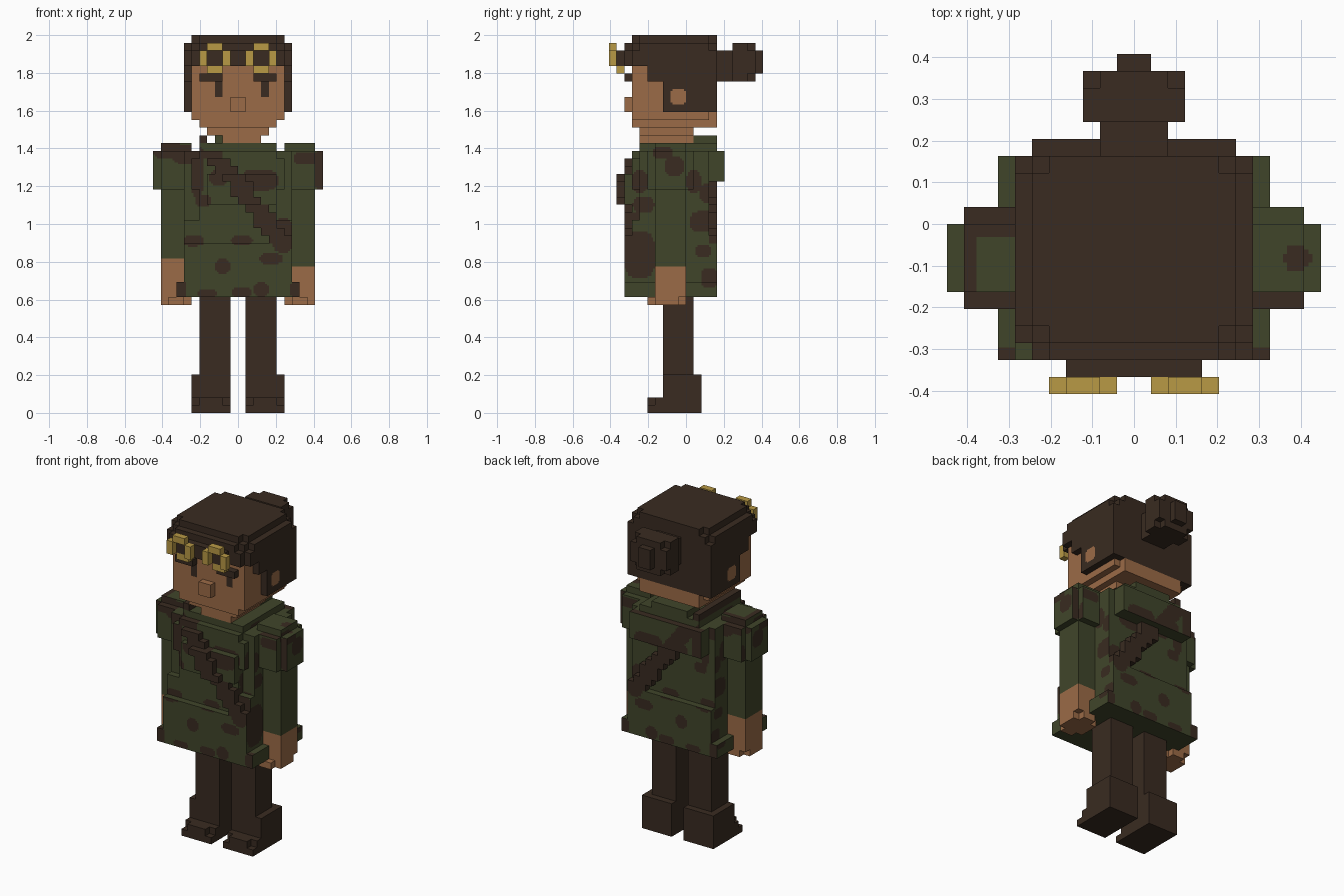
import bpy, bmesh, math
from mathutils import Vector

if "Cube" in bpy.data.objects:
    bpy.data.objects.remove(bpy.data.objects["Cube"])

U = 2 / 49  # size of one block


def material(name, rgb):
    m = bpy.data.materials.new(name)
    m.diffuse_color = (*rgb, 1)
    m.use_nodes = True
    m.node_tree.nodes["Principled BSDF"].inputs["Base Color"].default_value = m.diffuse_color
    return m


BROWN, GREEN, SKIN, GOLD = range(4)
MATS = [material("dark brown", (0.041, 0.024, 0.015)),
        material("olive green", (0.051, 0.060, 0.023)),
        material("skin tan", (0.330, 0.147, 0.063)),
        material("brass gold", (0.480, 0.320, 0.060))]

cells = {}   # block position -> part name
colours = {}  # part name -> base colour


def block(part, colour, x0, x1, y0, y1, z0, z1):
    """Fill a range of blocks with a part; later parts replace earlier ones."""
    colours[part] = colour
    for x in range(x0, x1):
        for y in range(y0, y1):
            for z in range(z0, z1):
                cells[x, y, z] = part


def pair(part, colour, x0, x1, *rest):
    block("left_" + part, colour, x0, x1, *rest)
    block("right_" + part, colour, -x1, -x0, *rest)


# legs and boots
pair("leg", BROWN, 1, 5, -3, 1, 5, 15)
pair("boot", BROWN, 1, 6, -3, 2, 0, 5)
pair("boot", BROWN, 1, 6, -4, -3, 0, 2)
pair("boot", BROWN, 1, 6, -5, -4, 0, 1)
pair("boot", BROWN, 2, 5, -5, -4, 1, 2)

# arms, hands and sleeves
pair("arm", GREEN, 7, 10, -4, 0, 19, 34)
pair("hand", SKIN, 7, 10, -4, 0, 15, 19)
pair("hand", SKIN, 6, 10, -4, -1, 14, 15)
pair("hand", SKIN, 7, 9, -5, 0, 14, 15)
block("right_hand", SKIN, -10, -7, -4, 0, 19, 20)
pair("sleeve", GREEN, 7, 10, -5, 1, 29, 34)
pair("sleeve", GREEN, 6, 10, -4, 0, 34, 35)
pair("sleeve", GREEN, 10, 11, -4, 0, 29, 34)

# tunic: flared skirt, torso with shaped front, chest, back yoke and collar
block("tunic", GREEN, -8, 8, -8, 4, 15, 17)
block("tunic", GREEN, -7, 7, -8, 4, 17, 22)
block("tunic", GREEN, -7, 7, -6, 3, 22, 34)
block("tunic", GREEN, -7, 7, -7, -6, 22, 25)
block("tunic", GREEN, -5, 5, -7, -6, 25, 34)
block("tunic", GREEN, -6, 6, -7, -6, 29, 33)
block("tunic", GREEN, -4, 5, -8, -7, 27, 31)
block("tunic", GREEN, -6, 6, 3, 5, 30, 34)
block("tunic", GREEN, -5, 5, -6, 4, 34, 35)
block("tunic", GREEN, -3, 3, 1, 4, 35, 36)


# diagonal sash, front and back, crossing over one shoulder
def sash_x(z):
    return 6 - (z - 22) * 0.78


for z in range(22, 34):
    x = min(round(sash_x(z)), 6)
    front = -9 if 27 <= z < 31 else -8 if z < 33 else -7
    block("sash", BROWN, x - 2, min(x + 1, 7), front, -6, z, z + 1)
    if z < 30:
        block("sash", BROWN, x - 2, min(x + 1, 7), 3, 4, z, z + 1)
block("sash", BROWN, -5, -4, -6, 4, 35, 36)

# neck, jaw and face
block("neck", SKIN, -2, 3, -6, 1, 35, 36)
block("head", SKIN, -4, 4, -6, 1, 36, 37)
block("head", SKIN, -5, 5, -7, 4, 37, 39)
block("head", SKIN, -6, 6, -7, 3, 38, 46)
block("nose", SKIN, -1, 1, -8, -7, 39, 41)
pair("brow", BROWN, 2, 5, -8, -7, 43, 44)

# hair: full cap, back and side locks, with only the top corners stepped
block("hair", BROWN, -7, 7, -7, 4, 45, 47)
block("hair", BROWN, -7, 7, -6, 3, 47, 48)
block("hair", BROWN, -6, 6, -7, 4, 47, 48)
block("hair", BROWN, -6, 6, -8, -7, 45, 47)
block("hair", BROWN, -5, 5, -8, -7, 47, 48)
block("hair", BROWN, -6, 6, -6, 3, 48, 49)
block("hair", BROWN, -5, 5, -7, 4, 48, 49)
block("hair", BROWN, -6, 6, 3, 4, 39, 46)
for x in (-7, 6):
    block("hair", BROWN, x, x + 1, -5, 4, 43, 45)
    block("hair", BROWN, x, x + 1, -3, 4, 39, 43)

# hair bun
block("bun", BROWN, -2, 2, 4, 6, 43, 47)
block("bun", BROWN, -3, 3, 6, 8, 43, 48)
block("bun", BROWN, -3, 3, 8, 9, 44, 47)
block("bun", BROWN, -2, 2, 8, 9, 43, 48)
block("bun", BROWN, -1, 1, 9, 10, 44, 47)

# goggles and strap
block("goggle_strap", BROWN, -4, 4, -9, -8, 45, 47)
pair("goggle", GOLD, 1, 2, -10, -9, 45, 47)
pair("goggle", GOLD, 4, 5, -10, -9, 45, 47)
pair("goggle", GOLD, 2, 4, -10, -9, 47, 48)
pair("goggle", GOLD, 2, 4, -9, -8, 44, 45)

# camouflage spots: (x, z, half width, half height) on front and back,
# (y, z, half width, half height) on the sides
FACE_SPOTS = [(-6.5, 33.5, 2.2, 1.2), (-4.5, 27.5, 1, .8), (-2.5, 30.5, 1.2, 1),
              (2.8, 30.2, 2.4, 1.4), (5.8, 23, 1.3, 2.2), (.5, 22.4, 1.4, .6),
              (-5.8, 22.3, 1.3, .7), (-2, 19, 1, .9), (4.3, 20, 1.5, .7),
              (.5, 15.6, 1.2, .7), (3, 16, .9, 1), (-4, 15.5, 1.2, .6),
              (8.8, 33, 1.5, .8), (-5.3, 31, .8, 3), (-9, 34, 2, 1),
              (10.6, 31.5, .7, 2.6), (-7.6, 16, .9, 1.3), (7.6, 16, .8, 1.3)]
SIDE_SPOTS = [(-6, 20.5, 2, 3), (3, 17.5, 1, 1.3), (2.2, 21, 1, .8),
              (-6, 30, 1, 1.5), (-5.5, 27, 1.4, 1), (2.5, 24.8, 2, 1.4),
              (3, 28.5, 1.2, 1.2), (-1.5, 32, 1.2, 1.2), (-3, 33.7, 1.2, .8),
              (1, 30, .9, 1.5)]


def spotted(u, v, spots):
    return any(abs((u - a) / w) ** 3 + abs((v - b) / h) ** 3 < 1 for a, b, w, h in spots)


def paint(part, c, n):
    """Colour of a face from its part, centre and direction."""
    if part == "tunic" or part.endswith("sleeve"):
        if n.z > .5:
            if part == "tunic":
                return BROWN if c.y > 4 or (c.z < 18 and c.y < -7.2) else GREEN
            rim = c.y < -4 or (-10 < c.x < 0 and not (c.x > -9.2 and -4 < c.y < -.8))
            return BROWN if rim or math.hypot(c.x - 9.6, c.y + 2) < .8 else GREEN
        if n.z < -.5:
            return GREEN
        if abs(n.x) > .5:
            return BROWN if spotted(c.y, c.z, SIDE_SPOTS) else GREEN
        if n.y > .5 and c.y > 4.5 and abs(c.x + .5 - sash_x(c.z)) < 1.5:
            return BROWN
        return BROWN if spotted(c.x, c.z, FACE_SPOTS) else GREEN
    # ears
    if part == "hair" and abs(n.x) > .5:
        dy, dz = abs(c.y + 1), abs(c.z - 41)
        if max(dy, dz) < 1 and dy + dz < 1.6:
            return SKIN
    # eyes
    if part == "head" and n.y < -.5 and 41 < c.z < 43 and (-3 < c.x < -2 or 3 < c.x < 4):
        return BROWN
    return colours[part]


DIRS = [Vector(d) for d in ((1, 0, 0), (-1, 0, 0), (0, 1, 0),
                            (0, -1, 0), (0, 0, 1), (0, 0, -1))]
meshes = {p: bmesh.new() for p in colours}

# skin every exposed block side, split finely on the painted parts
for pos, part in cells.items():
    bm = meshes[part]
    k = 4 if part in ("tunic", "hair") or part.endswith("sleeve") else 1
    h = .5 / k
    steps = [(2 * i + 1) * h - .5 for i in range(k)]
    for n in DIRS:
        if tuple(int(a + b) for a, b in zip(pos, n)) in cells:
            continue
        t = Vector((n.y, n.z, n.x))
        s = n.cross(t)
        mid = Vector(pos) + Vector((.5, .5, .5)) + n * .5
        for a in steps:
            for b in steps:
                c = mid + t * a + s * b
                corners = [(-1, -1), (1, -1), (1, 1), (-1, 1)]
                f = bm.faces.new([bm.verts.new((c + t * i * h + s * j * h) * U)
                                  for i, j in corners])
                f.material_index = paint(part, c, n)

# merge blocks into large flat faces and make one object per part
for part, bm in meshes.items():
    bmesh.ops.remove_doubles(bm, verts=bm.verts[:], dist=1e-4)
    bmesh.ops.dissolve_limit(bm, angle_limit=.02, verts=bm.verts[:],
                             edges=bm.edges[:], delimit={'MATERIAL'})
    mesh = bpy.data.meshes.new(part)
    bm.to_mesh(mesh)
    bm.free()
    for m in MATS:
        mesh.materials.append(m)
    bpy.context.collection.objects.link(bpy.data.objects.new(part, mesh))
